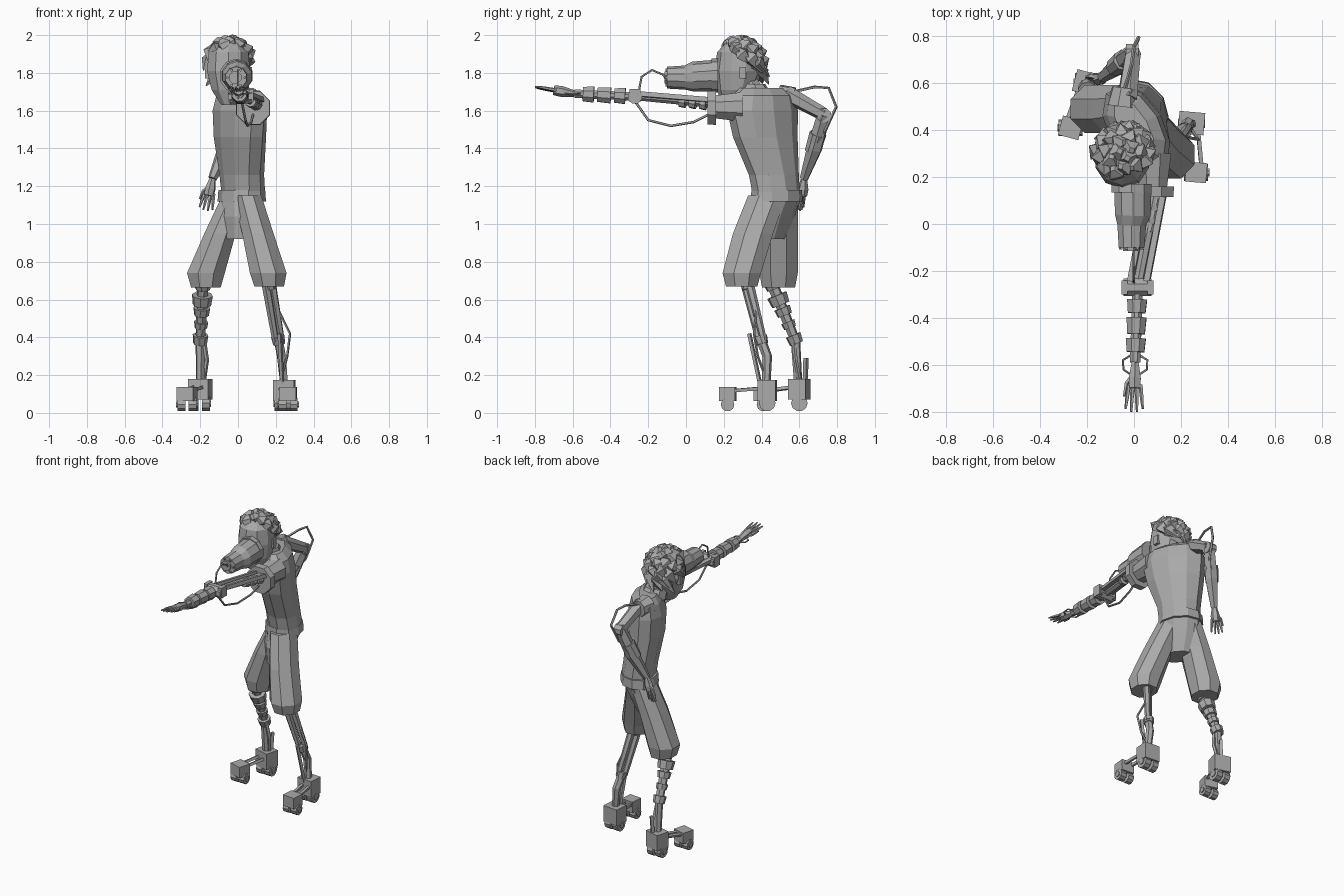
import bpy
import bmesh
import math
import random
from mathutils import Vector, Matrix, Quaternion

default_cube = bpy.data.objects.get("Cube")
if default_cube:
    bpy.data.objects.remove(default_cube, do_unlink=True)

grey = bpy.data.materials.new("plain_grey")
grey.use_nodes = True
GREY_VALUE = (.4, .4, .4, 1)
grey.diffuse_color = GREY_VALUE
grey.node_tree.nodes["Principled BSDF"].inputs["Base Color"].default_value = GREY_VALUE


def finish(name, bm):
    """Turn a bmesh into a flat shaded object."""
    bmesh.ops.recalc_face_normals(bm, faces=bm.faces)
    mesh = bpy.data.meshes.new(name)
    bm.to_mesh(mesh)
    bm.free()
    mesh.materials.append(grey)
    obj = bpy.data.objects.new(name, mesh)
    bpy.context.scene.collection.objects.link(obj)
    return obj


def skin(name, rings):
    """Bridge successive rings of points and cap both ends."""
    bm = bmesh.new()
    loops = [[bm.verts.new(point) for point in ring] for ring in rings]
    for lower, upper in zip(loops, loops[1:]):
        count = len(lower)
        for i in range(count):
            j = (i + 1) % count
            bm.faces.new((lower[i], lower[j], upper[j], upper[i]))
    bm.faces.new(loops[0])
    bm.faces.new(loops[-1])
    return finish(name, bm)


def loft(name, sections, sides=10, turn=0):
    """Stack elliptical sections (x, y, z, radius, radius) upward."""
    spin = Matrix.Rotation(math.radians(turn), 3, "Z")
    rings = []
    for x, y, z, long_radius, short_radius in sections:
        ring = []
        for i in range(sides):
            angle = math.tau * (i + .5) / sides
            offset = Vector((long_radius * math.cos(angle), short_radius * math.sin(angle), 0))
            ring.append(Vector((x, y, z)) + spin @ offset)
        rings.append(ring)
    return skin(name, rings)


def sweep(name, points, radii, sides=6):
    """Run a round section along a path; radii may be one number or one per point."""
    path = [Vector(point) for point in points]
    if not isinstance(radii, (list, tuple)):
        radii = [radii] * len(path)
    frame = Quaternion()
    previous = Vector((0, 0, 1))
    rings = []
    for i, point in enumerate(path):
        before = path[max(i - 1, 0)]
        after = path[min(i + 1, len(path) - 1)]
        tangent = (after - before).normalized()
        frame = previous.rotation_difference(tangent) @ frame
        previous = tangent
        ring = []
        for k in range(sides):
            angle = math.tau * (k + .5) / sides
            ring.append(point + frame @ Vector((math.cos(angle), math.sin(angle), 0)) * radii[i])
        rings.append(ring)
    return skin(name, rings)


def box(name, centre, size, turn=0):
    bm = bmesh.new()
    matrix = (Matrix.Translation(centre) @ Matrix.Rotation(math.radians(turn), 4, "Z")
              @ Matrix.Diagonal((*size, 1)))
    bmesh.ops.create_cube(bm, size=1, matrix=matrix)
    return finish(name, bm)


def bands(name, start, end, spans, radius, sides=8):
    """Place short collars along a straight limb."""
    start, end = Vector(start), Vector(end)
    for number, (low, high) in enumerate(spans):
        sweep(f"{name}_{number}", [start.lerp(end, low), start.lerp(end, high)],
              [radius, radius * .88], sides)


# Torso, twisted so the shoulders run diagonally
loft("torso", [(.03, .48, 1.14, .13, .11), (.02, .465, 1.26, .14, .11),
               (.01, .42, 1.46, .185, .12), (.01, .405, 1.6, .205, .12),
               (.01, .41, 1.68, .185, .1), (0, .41, 1.72, .14, .06)], turn=120)
sweep("neck", [(0, .39, 1.64), (-.03, .31, 1.76)], [.07, .06], 8)
loft("collar", [(-.01, .38, 1.67, .09, .085), (-.02, .35, 1.74, .075, .07)], 8, 30)

# Head with ears
loft("head", [(-.04, .25, 1.63, .05, .06), (-.045, .265, 1.71, .1, .1), (-.05, .28, 1.81, .12, .13),
              (-.05, .28, 1.91, .11, .115), (-.05, .28, 1.97, .06, .06)], 10)
for side in (-1, 1):
    box("ear", (-.05 + side * .115, .3, 1.8), (.02, .035, .06))

# Jagged hair made from large overlapping shards
random.seed(4)
hair_centre = Vector((-.045, .285, 1.845))
hair_shape = Matrix.Diagonal((.118, .122, .13))
LOCKS = 64
for i in range(LOCKS):
    height = 1 - 1.6 * (i + .5) / LOCKS
    angle = i * math.pi * (3 - math.sqrt(5))
    flat = math.sqrt(1 - height * height)
    normal = Vector((flat * math.cos(angle), flat * math.sin(angle), height))
    if height < .3 - normal.y * .85:
        continue
    swirl = Vector((-normal.y * .8, normal.x * .8, random.uniform(-1.2, -.6))).normalized()
    root = hair_centre + hair_shape @ (normal * .9)
    tip = root + swirl * random.uniform(.07, .11) + normal * random.uniform(.01, .035)
    sweep("hair_lock", [root - swirl * .04, root + normal * .008, tip], [.015, .045, .003], 4)

# Snout of the breathing mask
sweep("mask_rim", [(-.01, .17, 1.785), (-.01, .135, 1.785)], .09, 10)
sweep("mask_body", [(-.005, .14, 1.785), (-.005, .04, 1.78), (-.01, -.005, 1.775), (-.01, -.1, 1.775)],
      [.083, .08, .064, .058], 10)
sweep("mask_filter", [(-.015, -.09, 1.775), (-.015, -.115, 1.775)], .035, 8)
for i in range(6):
    angle = math.tau * i / 6
    x, z = -.01 + .046 * math.cos(angle), 1.775 + .046 * math.sin(angle)
    sweep("filter_bolt", [(x, -.09, z), (x, -.108, z)], .008, 5)
sweep("mask_hose", [(0, -.09, 1.74), (0, -.12, 1.79), (0, -.18, 1.815), (0, -.235, 1.78), (0, -.25, 1.7)], .006, 5)

# Reaching arm: shoulder plate, struts, elbow, ringed forearm
shoulder, elbow, wrist = Vector((.095, .15, 1.64)), Vector((.015, -.27, 1.675)), Vector((.005, -.59, 1.69))
sweep("shoulder_joint", [(.08, .3, 1.62), (.08, .15, 1.62)], [.085, .065], 8)
sweep("shoulder_plate", [(.08, .16, 1.615), (.08, .115, 1.615)], [.098, .095], 8)
sweep("upper_arm_core", [shoulder, elbow], [.026, .02], 6)
for side in (-1, 1):
    offset = Vector((side * .035, 0, .015))
    sweep("upper_arm_strut", [shoulder + offset, elbow + offset], .018, 4)
    box("elbow_lug", elbow + Vector((side * .055, 0, .005)), (.025, .06, .07))
bands("arm_piston", shoulder + Vector((.01, 0, -.01)), elbow, [(.1, .18), (.23, .31), (.36, .44)], .034)
sweep("elbow_joint", [elbow + Vector((.06, 0, 0)), elbow - Vector((.06, 0, 0))], .04, 8)
sweep("forearm_core", [elbow, wrist], .024, 8)
bands("forearm_ring", elbow, wrist, [(.16, .34), (.4, .62), (.68, .86)], .046)
for side in (-1, 1):
    bow = [wrist + Vector((side * w, d, 0)) for w, d in ((.02, .03), (.052, .01), (.05, -.03), (.02, -.05))]
    sweep("wrist_loop", bow, .005, 5)
sweep("arm_cable", [(.08, .12, 1.58), (.07, .04, 1.54), (.05, -.08, 1.52), (.04, -.2, 1.55), (.02, -.27, 1.65)], .007, 5)


def hand(name, root, forward, across, length):
    """A tapered palm with four fingers and a thumb."""
    root = Vector(root)
    forward, across = Vector(forward).normalized(), Vector(across).normalized()
    knuckles = root + forward * length * .5
    sweep(name + "_palm", [root, root.lerp(knuckles, .6), knuckles], [.017, .029, .026], 6)
    for i in range(4):
        spread = (i - 1.5) / 1.5
        base = knuckles + across * spread * .025 - forward * .015
        tip = base + forward * length * (.54 - .08 * abs(spread)) + across * spread * .012
        sweep(name + "_finger", [base, base.lerp(tip, .6), tip], [.01, .008, .005], 5)
    sweep(name + "_thumb", [root + forward * length * .2, root + forward * length * .4 - across * .035,
                            root + forward * length * .65 - across * .045], [.012, .01, .006], 5)


hand("reaching_hand", wrist, (-.02, -1, .17), (1, 0, .1), .225)

# Lowered arm, elbow bent backward
low_shoulder, low_elbow, low_wrist = (-.03, .53, 1.69), (-.005, .73, 1.58), (-.135, .625, 1.24)
sweep("lowered_shoulder", [(-.05, .5, 1.67), (-.04, .58, 1.67)], [.07, .055], 8)
sweep("lowered_upper_arm", [low_shoulder, low_elbow], [.046, .036], 6)
sweep("lowered_elbow", [(-.035, .73, 1.575), (.02, .73, 1.575)], .04, 8)
sweep("lowered_forearm", [low_elbow, (-.065, .68, 1.4), low_wrist], [.038, .044, .024], 6)
bands("forearm_cuff", low_elbow, low_wrist, [(.3, .58)], .047)
hand("lowered_hand", low_wrist, (-.22, -.1, -1), (1, -.35, -.2), .185)
sweep("elbow_cable", [(-.04, .57, 1.7), (-.01, .68, 1.725), (0, .755, 1.72), (.02, .795, 1.62), (0, .74, 1.5),
                      (-.04, .7, 1.45)], .008, 5)

# Belt and baggy shorts
loft("belt", [(.02, .48, 1.12, .145, .122), (.02, .48, 1.18, .14, .118)], 10, 120)
loft("shorts_seat", [(0, .43, .92, .1, .07), (.01, .45, 1.04, .14, .1), (.02, .48, 1.15, .14, .115)], 10, 120)
loft("shorts_left_leg", [(.165, .295, .67, .085, .09), (.16, .295, .74, .105, .11),
                         (.105, .355, .95, .09, .115), (.05, .43, 1.15, .08, .11)], 8)
loft("shorts_right_leg", [(-.17, .49, .665, .085, .095), (-.17, .49, .74, .108, .11),
                          (-.095, .49, .95, .09, .11), (-.01, .5, 1.15, .08, .1)], 8)

# Left leg: slim twin tubes with a cuff and loose cable
left_knee, left_shin, left_ankle = Vector((.16, .32, .7)), Vector((.215, .4, .38)), Vector((.245, .425, .14))
for side in (-1, 1):
    offset = Vector((side * .016, side * .012, 0))
    sweep("left_leg_tube", [left_knee + offset, left_shin + offset], [.024, .018], 6)
sweep("left_shin", [left_shin, Vector((.23, .43, .3)), left_ankle], [.026, .026, .022], 6)
bands("left_leg_cuff", left_knee, left_shin, [(.02, .14), (.92, 1.05)], .036)
sweep("left_shin_rod", [(.22, .335, .42), (.235, .395, .14)], .012, 4)
sweep("left_leg_cable", [(.18, .34, .62), (.22, .37, .53), (.275, .36, .42), (.26, .38, .3), (.24, .41, .22)], .007, 5)

# Right leg: stacked collars
right_knee, right_shin, right_ankle = Vector((-.185, .45, .7)), Vector((-.2, .58, .38)), Vector((-.2, .595, .14))
sweep("right_leg_core", [right_knee, right_shin, right_ankle], [.032, .026, .022], 6)
for span, radius in (((.06, .14), .045), ((.24, .4), .056), ((.45, .57), .045), ((.68, .78), .038), ((.9, 1.04), .042)):
    bands("right_leg_collar", right_knee, right_shin, [span], radius)
sweep("right_shin_rod", [(-.18, .635, .29), (-.19, .63, .12)], .014, 4)
sweep("right_shin_cable", [(-.18, .57, .38), (-.165, .58, .28), (-.18, .6, .18)], .012, 5)


def roller_foot(name, heel, toe, turn):
    """Two blocks joined by rails, each carrying a pair of wheels."""
    heel, toe = Vector(heel), Vector(toe)
    box(name + "_heel_block", heel, (.11, .095, .11), turn)
    box(name + "_toe_block", toe, (.09, .085, .075), turn)
    for side in (-1, 1):
        shift = Vector((side * .025, 0, .015))
        sweep(name + "_rail", [heel + shift, toe + shift], .012, 4)
        for hub, radius in ((heel, .044), (toe, .036)):
            near = Vector((hub.x + side * .009, hub.y, radius + .008))
            far = near + Vector((side * .042, 0, 0))
            sweep(name + "_wheel", [near, far], radius, 10)
            sweep(name + "_hub", [far, far + Vector((side * .006, 0, 0))], radius * .5, 8)


roller_foot("left_foot", (.245, .43, .118), (.265, .22, .1), -5)
roller_foot("right_foot", (-.2, .6, .125), (-.27, .41, .1), -15)
